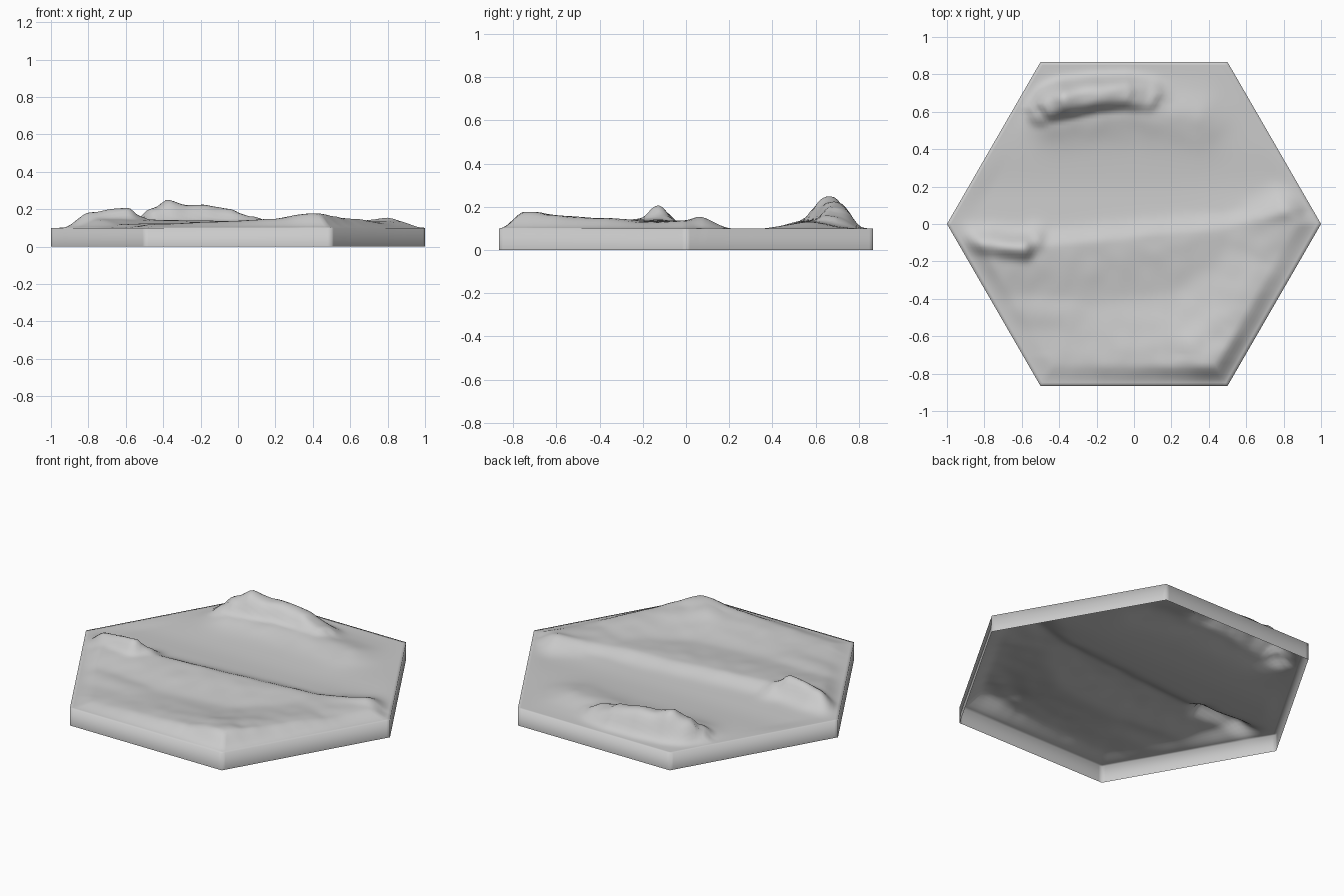
import bpy
import bmesh
import math
from mathutils import Vector, noise

cube = bpy.data.objects.get("Cube")
if cube:
    bpy.data.objects.remove(cube)

RIM = 0.1          # height of the tile edge
APOTHEM = math.sqrt(3) / 2

# Crest lines as (x, y, rise), with falloff widths towards south and north
BACK_RIDGE = [(-0.49, 0.6, 0.06), (-0.44, 0.63, 0.11), (-0.36, 0.65, 0.142),
              (-0.2, 0.68, 0.118), (-0.05, 0.69, 0.1), (0.07, 0.67, 0.06), (0.11, 0.66, 0.03)]
BACK_SKIRT = [(-0.42, 0.58, 0.04), (0, 0.6, 0.035), (0.33, 0.56, 0.03)]
LEFT_KNOLL = [(-0.86, -0.11, 0.07), (-0.77, -0.11, 0.085), (-0.7, -0.12, 0.095),
              (-0.59, -0.13, 0.108), (-0.53, -0.1, 0.06)]
LONG_SCARP = [(-0.7, -0.14, 0.05), (-0.4, -0.12, 0.042), (0, -0.08, 0.036),
              (0.5, -0.03, 0.034), (0.8, 0.05, 0.04)]
RIGHT_KNOLL = [(0.68, 0.03, 0.03), (0.8, 0.07, 0.053), (0.87, 0.08, 0.05)]
FRONT_DUNE = [(-0.35, -0.7, 0.022), (0, -0.72, 0.038), (0.2, -0.72, 0.048),
              (0.4, -0.71, 0.076), (0.52, -0.55, 0.055), (0.62, -0.35, 0.045), (0.7, -0.2, 0.03)]
LEFT_SWELL = [(-0.6, -0.45, 0.02), (-0.35, -0.5, 0.022)]

CHAINS = [
    (BACK_RIDGE, 0.08, 0.1, 3),
    (BACK_SKIRT, 0.13, 0.13, 2),
    (LEFT_KNOLL, 0.07, 0.07, 2),
    (LONG_SCARP, 0.26, 0.07, 2),
    (RIGHT_KNOLL, 0.07, 0.1, 2),
    (FRONT_DUNE, 0.3, 0.26, 2),
    (LEFT_SWELL, 0.12, 0.12, 2),
]


def smoothstep(low, high, value):
    t = min(max((value - low) / (high - low), 0), 1)
    return t * t * (3 - 2 * t)


def crest(p, points, south, north, power):
    """Rise at p caused by one crest line."""
    best = 0
    for start, end in zip(points, points[1:]):
        a, b = Vector(start[:2]), Vector(end[:2])
        t = min(max((p - a).dot(b - a) / (b - a).length_squared, 0), 1)
        foot = a.lerp(b, t)
        rise = start[2] + (end[2] - start[2]) * t
        width = south if p.y < foot.y else north
        best = max(best, rise * math.exp(-((p - foot).length / width) ** power))
    return best


def terrain(x, y):
    p = Vector((x, y))
    edge = min(APOTHEM - abs(y), (1 - abs(x)) * APOTHEM - abs(y) / 2)
    rise = sum(crest(p, *chain) ** 4 for chain in CHAINS) ** 0.25
    ripple = noise.noise(Vector((x * 9, y * 9, 0))) * rise * 0.12
    valley = 0.008 * math.exp(-((y - 0.2) / 0.15) ** 2)
    return RIM + (rise + ripple - valley) * smoothstep(0, 0.12, edge)


# Hexagon of six triangles, subdivided into a fine triangular grid
bm = bmesh.new()
centre = bm.verts.new((0, 0, RIM))
corners = [bm.verts.new((math.cos(i * math.pi / 3), math.sin(i * math.pi / 3), RIM))
           for i in range(6)]
for i in range(6):
    bm.faces.new((centre, corners[i], corners[(i + 1) % 6]))
bmesh.ops.subdivide_edges(bm, edges=bm.edges[:], cuts=47, use_grid_fill=True)
bmesh.ops.triangulate(bm, faces=bm.faces[:])

# Raise the landscape
for v in bm.verts:
    v.co.z = terrain(v.co.x, v.co.y)

# Side walls, open underneath
rim_edges = [e for e in bm.edges if e.is_boundary]
skirt = bmesh.ops.extrude_edge_only(bm, edges=rim_edges)
for item in skirt["geom"]:
    if isinstance(item, bmesh.types.BMVert):
        item.co.z = 0
bmesh.ops.recalc_face_normals(bm, faces=bm.faces[:])
if sum(f.normal.z for f in bm.faces) < 0:
    bmesh.ops.reverse_faces(bm, faces=bm.faces[:])
for f in bm.faces:
    f.smooth = True

mesh = bpy.data.meshes.new("terrain_tile")
bm.to_mesh(mesh)
bm.free()
tile = bpy.data.objects.new("terrain_tile", mesh)
bpy.context.collection.objects.link(tile)

# Plain grey material
grey = bpy.data.materials.new("plain_grey")
grey.use_nodes = True
colour = (0.6, 0.6, 0.6, 1)
grey.diffuse_color = colour
shader = next(n for n in grey.node_tree.nodes if n.type == "BSDF_PRINCIPLED")
shader.inputs["Base Color"].default_value = colour
mesh.materials.append(grey)
